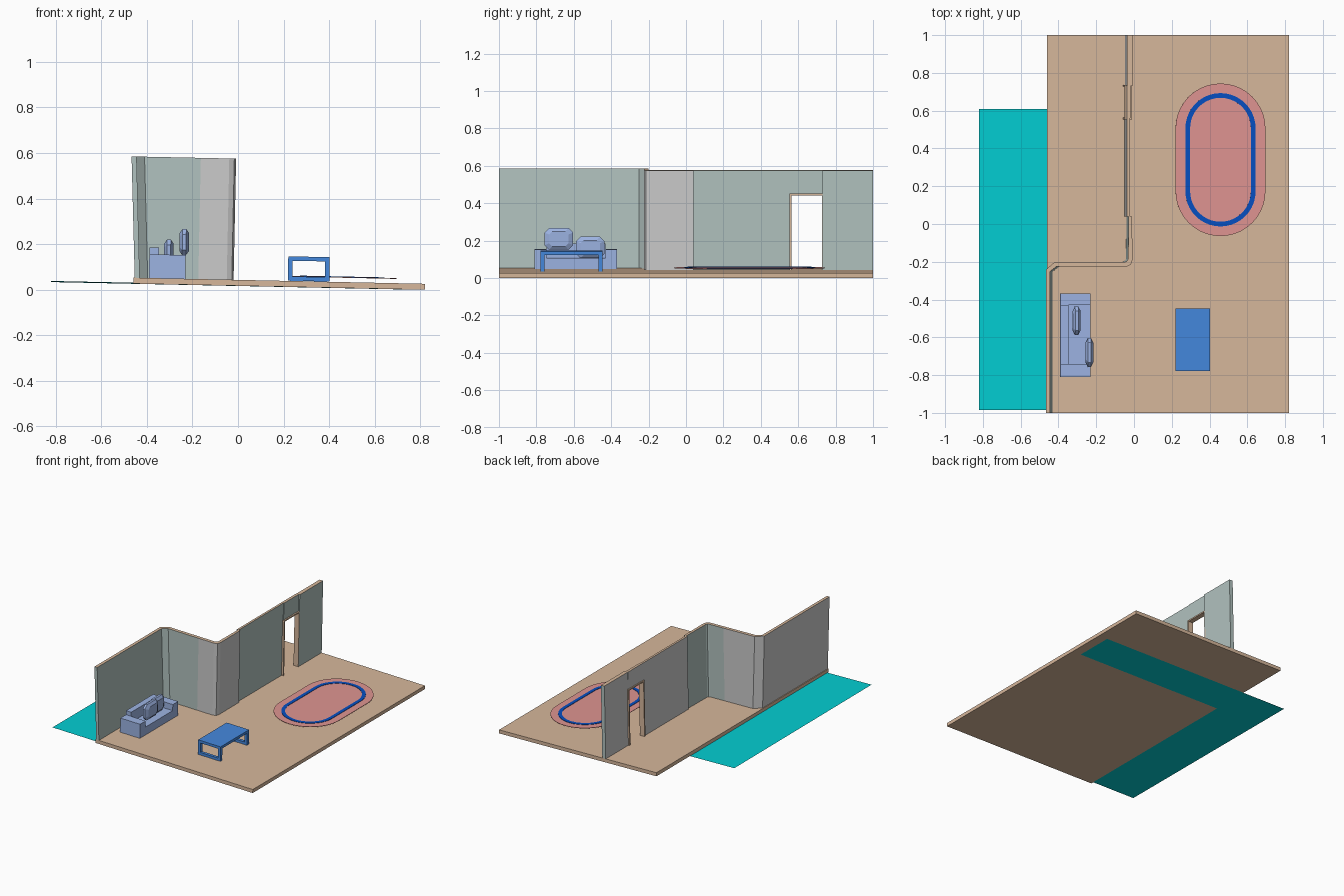
import bpy, bmesh, math
from mathutils import Matrix

if "Cube" in bpy.data.objects:
    bpy.data.objects.remove(bpy.data.objects["Cube"])

# whole room leans slightly: floor drops towards +x
TILT = Matrix.Translation((0, 0, 0.0172)) @ Matrix.Rotation(0.021, 4, 'Y')
FLOOR_TOP, WALL_TOP = 0.026, 0.558


def mat(name, r, g, b):
    m = bpy.data.materials.new(name)
    m.diffuse_color = (*[(c / 255) ** 2.2 for c in (r, g, b)], 1)
    m.use_nodes = True
    m.node_tree.nodes["Principled BSDF"].inputs["Base Color"].default_value = m.diffuse_color
    return m


TAN = mat("tan", 214, 182, 154)
GREEN = mat("grey_green", 176, 193, 190)
GREY = mat("plain_grey", 231, 231, 231)
TEAL = mat("teal", 10, 205, 210)
SOFA = mat("soft_blue", 155, 178, 226)
BLUE = mat("table_blue", 70, 135, 220)
PINK = mat("rug_pink", 222, 147, 144)
RING = mat("rug_blue", 14, 80, 192)


def finish(name, bm, *mats):
    bmesh.ops.recalc_face_normals(bm, faces=bm.faces)
    bm.transform(TILT)
    me = bpy.data.meshes.new(name)
    bm.to_mesh(me)
    bm.free()
    for m in mats:
        me.materials.append(m)
    ob = bpy.data.objects.new(name, me)
    bpy.context.collection.objects.link(ob)
    return ob


def add_box(bm, x0, x1, y0, y1, z0, z1):
    m = Matrix.Translation(((x0 + x1) / 2, (y0 + y1) / 2, (z0 + z1) / 2))
    m = m @ Matrix.Diagonal((x1 - x0, y1 - y0, z1 - z0, 1))
    bmesh.ops.create_cube(bm, size=1, matrix=m)


def boxes(name, material, *dims):
    bm = bmesh.new()
    for d in dims:
        add_box(bm, *d)
    return finish(name, bm, material)


def wall(name, front, back, z0=FLOOR_TOP, z1=WALL_TOP, flip=False):
    # wall strip between a front and a back outline, coloured per side
    bm = bmesh.new()

    def col(p, z):
        lean = 0.025 if p[0] < -0.3 and z == WALL_TOP else 0
        return bm.verts.new((p[0] - lean, p[1], z))
    f = [(col(p, z0), col(p, z1)) for p in front]
    b = [(col(p, z0), col(p, z1)) for p in back]

    def quad(vs, i):
        bm.faces.new(vs).material_index = i
    for i in range(len(f) - 1):
        quad((f[i][0], f[i + 1][0], f[i + 1][1], f[i][1]), 1 if flip else 0)
        quad((b[i][0], b[i][1], b[i + 1][1], b[i + 1][0]), 0 if flip else 1)
        for k in (0, 1):
            quad((f[i][k], f[i + 1][k], b[i + 1][k], b[i][k]), 2)
    for i in (0, -1):
        quad((f[i][0], f[i][1], b[i][1], b[i][0]), 0)
    return finish(name, bm, GREEN, GREY, TAN)


# floor slab and the square ground sheet beneath it
boxes("floor", TAN, (-0.46, 0.82, -1, 1, 0, FLOOR_TOP))
bm = bmesh.new()
bm.faces.new([bm.verts.new((x, y, -0.003 * (y - 0.33)))
              for x, y in ((-0.82, -0.985), (0.75, -0.985), (0.75, 0.61), (-0.82, 0.61))])
finish("ground_sheet", bm, TEAL)

# walls, following the bend from the front left to the back
wall("left_wall",
     [(-0.432, -1), (-0.432, -0.252), (-0.397, -0.225), (-0.175, -0.225)],
     [(-0.454, -1), (-0.454, -0.242), (-0.405, -0.2), (-0.175, -0.2)])
wall("corner_wall",
     [(-0.175, -0.225), (-0.05, -0.225), (-0.028, -0.215), (-0.02, -0.19), (-0.022, 0.04)],
     [(-0.175, -0.2), (-0.058, -0.2), (-0.048, -0.195), (-0.043, -0.185), (-0.04, 0.04)],
     flip=True)
wall("middle_wall", [(-0.034, 0.04), (-0.034, 0.56)], [(-0.05, 0.04), (-0.05, 0.56)])
wall("door_header", [(-0.03, 0.56), (-0.03, 0.73)], [(-0.05, 0.56), (-0.05, 0.73)], z0=0.43)
wall("back_wall", [(-0.02, 0.73), (-0.02, 1)], [(-0.048, 0.73), (-0.048, 1)])

# thin door frame
boxes("door_frame", TAN,
      (-0.058, -0.02, 0.553, 0.563, FLOOR_TOP, 0.434),
      (-0.058, -0.02, 0.727, 0.737, FLOOR_TOP, 0.434),
      (-0.058, -0.02, 0.553, 0.737, 0.424, 0.434))

# sofa: base, backrest, arms
boxes("sofa_seat", SOFA, (-0.35, -0.232, -0.745, -0.43, FLOOR_TOP, 0.085))
boxes("sofa_back", SOFA, (-0.392, -0.35, -0.745, -0.43, FLOOR_TOP, 0.16))
boxes("sofa_arms", SOFA,
      (-0.392, -0.232, -0.81, -0.745, FLOOR_TOP, 0.13),
      (-0.392, -0.232, -0.43, -0.368, FLOOR_TOP, 0.13))


# faceted cushions: octagon rings stacked along x
def pillow(name, x, y, z):
    bm = bmesh.new()
    hy, hz, c = 0.076, 0.058, 0.024
    shape = [(hy, c - hz), (hy, hz - c), (hy - c, hz), (c - hy, hz),
             (-hy, hz - c), (-hy, c - hz), (c - hy, -hz), (hy - c, -hz)]
    rings = [[bm.verts.new((x + dx, y + s * a, z + s * b)) for a, b in shape]
             for dx, s in ((-0.021, 0.68), (-0.008, 1), (0.008, 1), (0.021, 0.68))]
    for r, q in zip(rings, rings[1:]):
        for i in range(8):
            j = (i + 1) % 8
            bm.faces.new((r[i], r[j], q[j], q[i]))
    bm.faces.new(rings[0])
    bm.faces.new(rings[-1])
    finish(name, bm, SOFA)


pillow("back_pillow", -0.307, -0.512, 0.139)
pillow("front_pillow", -0.24, -0.68, 0.187)

# coffee table: top, four legs, foot rails
boxes("table_top", BLUE, (0.218, 0.4, -0.778, -0.447, 0.115, 0.134))
dims = [(x, x + 0.02, y, y + 0.022, 0.027, 0.115) for x in (0.218, 0.38) for y in (-0.778, -0.469)]
boxes("table_legs", BLUE, *dims)
boxes("table_foot_rails", BLUE, *[(0.238, 0.38, y, y + 0.022, 0.027, 0.046) for y in (-0.778, -0.469)])


# rug: rounded-end slab with an inlaid ring
def stadium(r, s, n=20):
    pts = []
    for side in (1, -1):
        for i in range(n + 1):
            a = math.pi * i / n + (0 if side > 0 else math.pi)
            pts.append((0.457 + r * math.cos(a), 0.34 + side * s + r * math.sin(a)))
    return pts


def loop_slab(name, material, outer, inner, z0, z1):
    bm = bmesh.new()
    levels = [[bm.verts.new((x, y, z)) for x, y in outer] for z in (z0, z1)]
    n = len(outer)
    if inner:
        levels += [[bm.verts.new((x, y, z)) for x, y in inner] for z in (z1, z0)]
        pairs = list(zip(levels, levels[1:] + levels[:1]))
    else:
        pairs = [levels]
        bm.faces.new(levels[0])
        bm.faces.new(levels[1])
    for a, b in pairs:
        for i in range(n):
            j = (i + 1) % n
            bm.faces.new((a[i], a[j], b[j], b[i]))
    finish(name, bm, material)


loop_slab("rug", PINK, stadium(0.238, 0.166), None, 0.045, 0.048)
loop_slab("rug_ring", RING, stadium(0.186, 0.167), stadium(0.161, 0.167), 0.046, 0.0505)
